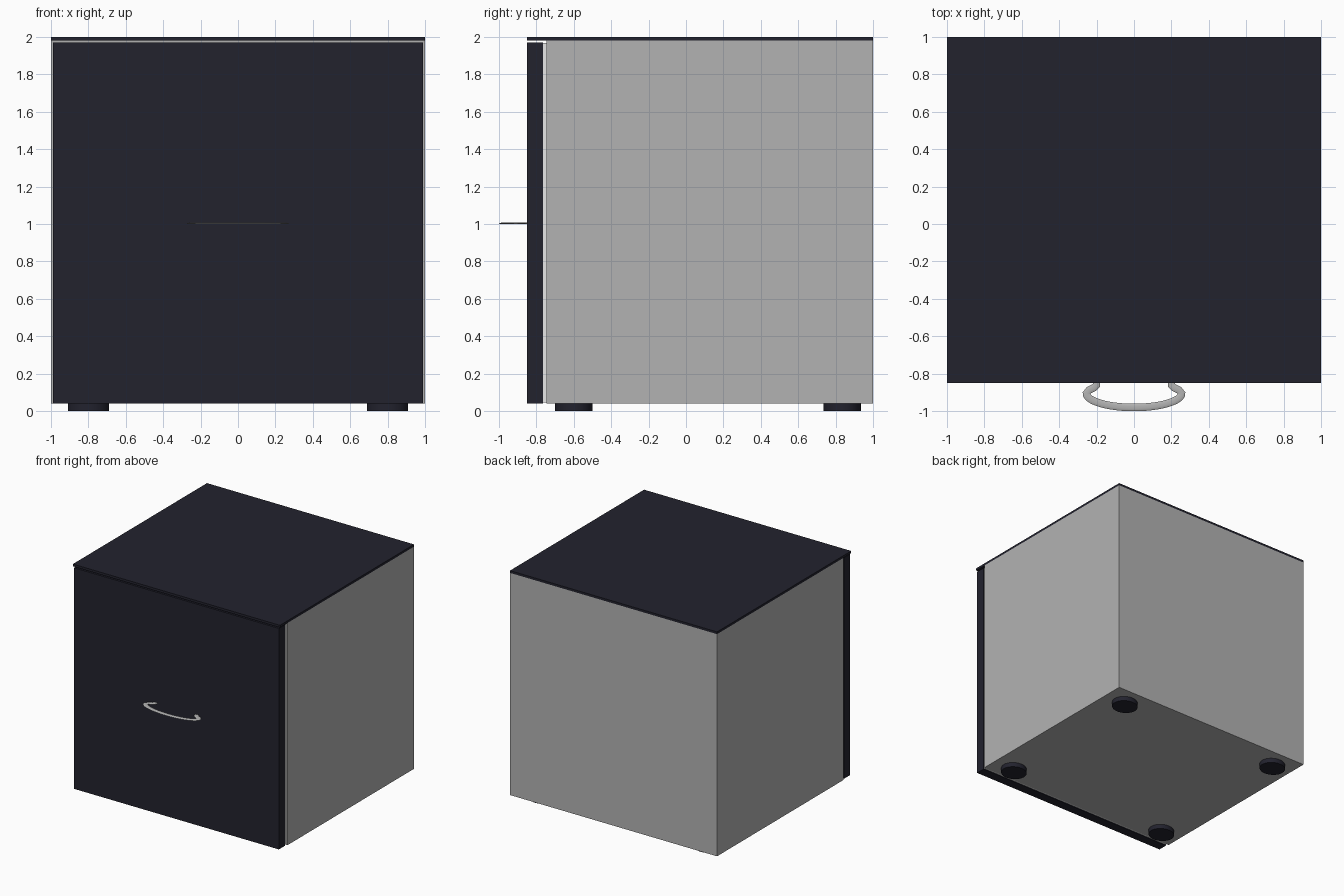
import bpy, math

if "Cube" in bpy.data.objects:
    bpy.data.objects.remove(bpy.data.objects["Cube"])


def material(name, rgb):
    m = bpy.data.materials.new(name)
    m.diffuse_color = (*rgb, 1)
    m.use_nodes = True
    m.node_tree.nodes["Principled BSDF"].inputs["Base Color"].default_value = m.diffuse_color
    return m


DARK = material("dark navy", (0.016, 0.016, 0.027))
GREY = material("grey", (0.45, 0.45, 0.45))
WHITE = material("white", (0.9, 0.9, 0.9))


def box(name, lo, hi, mat):
    bpy.ops.mesh.primitive_cube_add(size=1, location=[(a + b) / 2 for a, b in zip(lo, hi)])
    o = bpy.context.object
    o.name = name
    o.scale = [b - a for a, b in zip(lo, hi)]
    bpy.ops.object.transform_apply(location=False, rotation=False, scale=True)
    o.data.materials.append(mat)
    return o


# Cabinet, door seal, door and worktop
box("cabinet_body", (-1, -0.745, 0.04), (1, 1, 1.98), GREY)
box("door_seal", (-0.985, -0.766, 0.045), (0.985, -0.744, 1.968), WHITE)
box("door", (-0.99, -0.85, 0.04), (0.99, -0.765, 1.97), DARK)
box("top_panel", (-1, -0.85, 1.98), (1, 1, 2.0), DARK)

# Four slightly oval feet
for side, x in (("left", -0.8), ("right", 0.8)):
    for end, y in (("front", -0.6), ("back", 0.835)):
        bpy.ops.mesh.primitive_cylinder_add(vertices=32, radius=1, depth=0.042, location=(x, y, 0.021))
        foot = bpy.context.object
        foot.name = f"{end}_{side}_foot"
        foot.scale = (0.11, 0.1, 1)
        bpy.ops.object.transform_apply(location=False, rotation=False, scale=True)
        foot.data.materials.append(DARK)
        bpy.ops.object.shade_smooth_by_angle(angle=math.radians(40))

# Handle: bowed tube with hooked ends, flattened in height
hook = [(-0.2, -0.84), (-0.2, -0.862), (-0.215, -0.876), (-0.24, -0.888)]
arc = [(-0.255 * math.cos(math.pi * i / 24), -0.905 - 0.076 * math.sin(math.pi * i / 24))
       for i in range(25)]
path = hook + arc + [(-x, y) for x, y in reversed(hook)]
curve = bpy.data.curves.new("handle", "CURVE")
curve.dimensions = "3D"
curve.bevel_depth = 0.02
curve.bevel_resolution = 3
curve.use_fill_caps = True
spline = curve.splines.new("POLY")
spline.points.add(len(path) - 1)
for p, (x, y) in zip(spline.points, path):
    p.co = (x, y, 0, 1)
handle = bpy.data.objects.new("handle", curve)
bpy.context.collection.objects.link(handle)
handle.location.z = 1.003
handle.scale.z = 0.2
curve.materials.append(GREY)
bpy.ops.object.select_all(action="DESELECT")
handle.select_set(True)
bpy.context.view_layer.objects.active = handle
bpy.ops.object.convert(target="MESH")
bpy.ops.object.transform_apply(location=False, rotation=False, scale=True)
bpy.ops.object.shade_smooth_by_angle(angle=math.radians(60))
